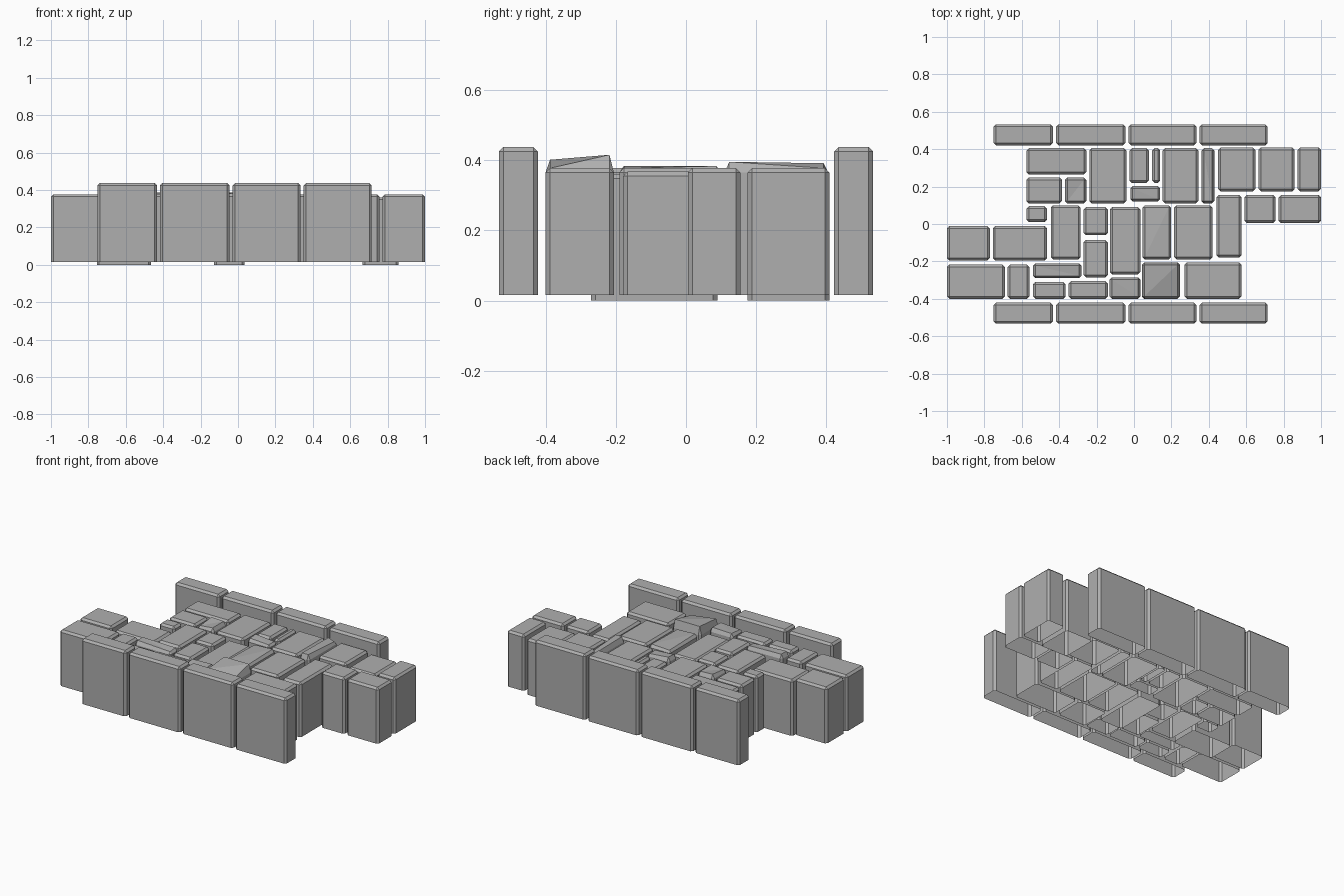
import bpy
import bmesh
from mathutils import Vector

# Remove the default object
default_cube = bpy.data.objects.get("Cube")
if default_cube:
    bpy.data.objects.remove(default_cube, do_unlink=True)

# Single stone colour
GREY = (0.43, 0.43, 0.43, 1.0)
stone_grey = bpy.data.materials.new("stone_grey")
stone_grey.use_nodes = True
stone_grey.diffuse_color = GREY
stone_grey.node_tree.nodes["Principled BSDF"].inputs["Base Color"].default_value = GREY

HALF_JOINT = 0.008
CHAMFER = 0.013
BASE = 0.016
STONE_TOP = 0.377
CURB_TOP = 0.437
SINK = 0.016

# Names of stones that sit slightly lower
sunken_stones = {"left_walk_inner", "centre_long", "right_walk_middle"}

# Uneven stones: lift of each top corner, and which diagonal is the fold
# keys: front/back + left/right as seen on plan (low x first)
uneven_stones = {
    "broken_corner": (dict(front_low=0, front_high=.008, back_low=.012, back_high=.008), "rising"),
    "small_filler": (dict(front_low=.008, front_high=0, back_low=.012, back_high=0), "falling"),
    "leaning_sliver": (dict(front_low=.018, front_high=.018, back_low=.014, back_high=0), "falling"),
    "centre_worn": (dict(front_low=.006, front_high=0, back_low=0, back_high=.006), "rising"),
    "front_chipped": (dict(front_low=.012, front_high=0, back_low=.012, back_high=.006), "falling"),
    "front_corner": (dict(front_low=0, front_high=.008, back_low=.008, back_high=.012), "falling"),
    "front_raised": (dict(front_low=.024, front_high=0, back_low=.038, back_high=.038), "rising"),
}


def build_block(name, low, high, lift=None, fold=None):
    """Chamfered block with an open underside."""
    bm = bmesh.new()
    bmesh.ops.create_cube(bm, size=1)
    size = high - low
    middle = (high + low) / 2
    for v in bm.verts:
        v.co = Vector(c * s + m for c, s, m in zip(v.co, size, middle))
    underside = [f for f in bm.faces if f.normal.z < -0.5]
    bmesh.ops.delete(bm, geom=underside, context="FACES_ONLY")
    ridges = [e for e in bm.edges if not e.is_boundary]
    bmesh.ops.bevel(bm, geom=ridges, offset=CHAMFER, segments=1,
                    affect="EDGES", clamp_overlap=True)
    bm.normal_update()
    # Lift the corners of the upper face and fold it along a diagonal
    if lift:
        upper = max(bm.faces, key=lambda f: f.normal.z * f.calc_area())
        corners = {}
        for v in upper.verts:
            depth = "front" if v.co.y < middle.y else "back"
            side = "low" if v.co.x < middle.x else "high"
            corners[depth + "_" + side] = v
        for key, v in corners.items():
            v.co.z += lift[key]
        ends = ("front_low", "back_high") if fold == "rising" else ("front_high", "back_low")
        bmesh.ops.connect_verts(bm, verts=[corners[key] for key in ends])
    mesh = bpy.data.meshes.new(name)
    bm.to_mesh(mesh)
    bm.free()
    mesh.materials.append(stone_grey)
    block = bpy.data.objects.new(name, mesh)
    bpy.context.collection.objects.link(block)
    return block


def course(names, front, back, joints, top=STONE_TOP):
    """Lay a run of stones between successive joint lines."""
    for name, start, end in zip(names.split(), joints, joints[1:]):
        drop = SINK if name in sunken_stones else 0
        lift, fold = uneven_stones.get(name, (None, None))
        build_block(
            name,
            Vector((start + HALF_JOINT, front + HALF_JOINT, BASE - drop)),
            Vector((end - HALF_JOINT, back - HALF_JOINT, top - drop)),
            lift, fold)


# Kerb stones along both sides
for side in ("front", "back"):
    kerb_names = " ".join(f"{side}_kerb_{part}" for part in ("first", "second", "third", "last"))
    near, far = (-.541, -.413) if side == "front" else (.413, .541)
    course(kerb_names, near, far, [-.76, -.425, -.037, .343, .723], CURB_TOP)

# Back part of the paving
course("back_wide", .257, .413, [-.583, -.247])
course("back_small broken_corner", .102, .257, [-.583, -.377, -.247])
course("back_tall", .102, .413, [-.247, -.033])
course("back_narrow back_strip", .212, .413, [-.033, .088, .148])
course("small_filler", .112, .212, [-.028, .148])
course("back_tall_second leaning_sliver", .102, .413, [.145, .352, .438])

# Walkway end on the high x side
course("right_walk_inner right_walk_middle right_walk_end", .167, .417,
       [.442, .657, .867, 1.008])
course("right_walk_square right_walk_outer", -.003, .163, [.583, .765, 1.008])
course("right_long", -.188, .163, [.433, .583], .367)

# Middle part of the paving
course("middle_tiny", .003, .103, [-.583, -.457])
course("middle_tall", -.198, .108, [-.453, -.277])
course("middle_square", -.068, .098, [-.278, -.132])
course("middle_block", -.293, -.077, [-.278, -.132])
course("centre_long", -.278, .098, [-.137, .042])
course("centre_worn centre_wide", -.198, .108, [.037, .207, .428])

# Walkway end on the low x side
course("left_walk_end left_walk_inner", -.203, -.002, [-1.008, -.763, -.457])
course("left_walk_wide left_walk_narrow", -.408, -.208, [-1.008, -.683, -.552])

# Front part of the paving
course("front_chipped", -.298, -.202, [-.548, -.272])
course("front_small", -.408, -.302, [-.548, -.357])
course("front_medium", -.408, -.297, [-.358, -.132])
course("front_corner", -.408, -.277, [-.138, .042])
course("front_raised", -.408, -.197, [.034, .253])
course("front_wide", -.408, -.197, [.262, .583])
